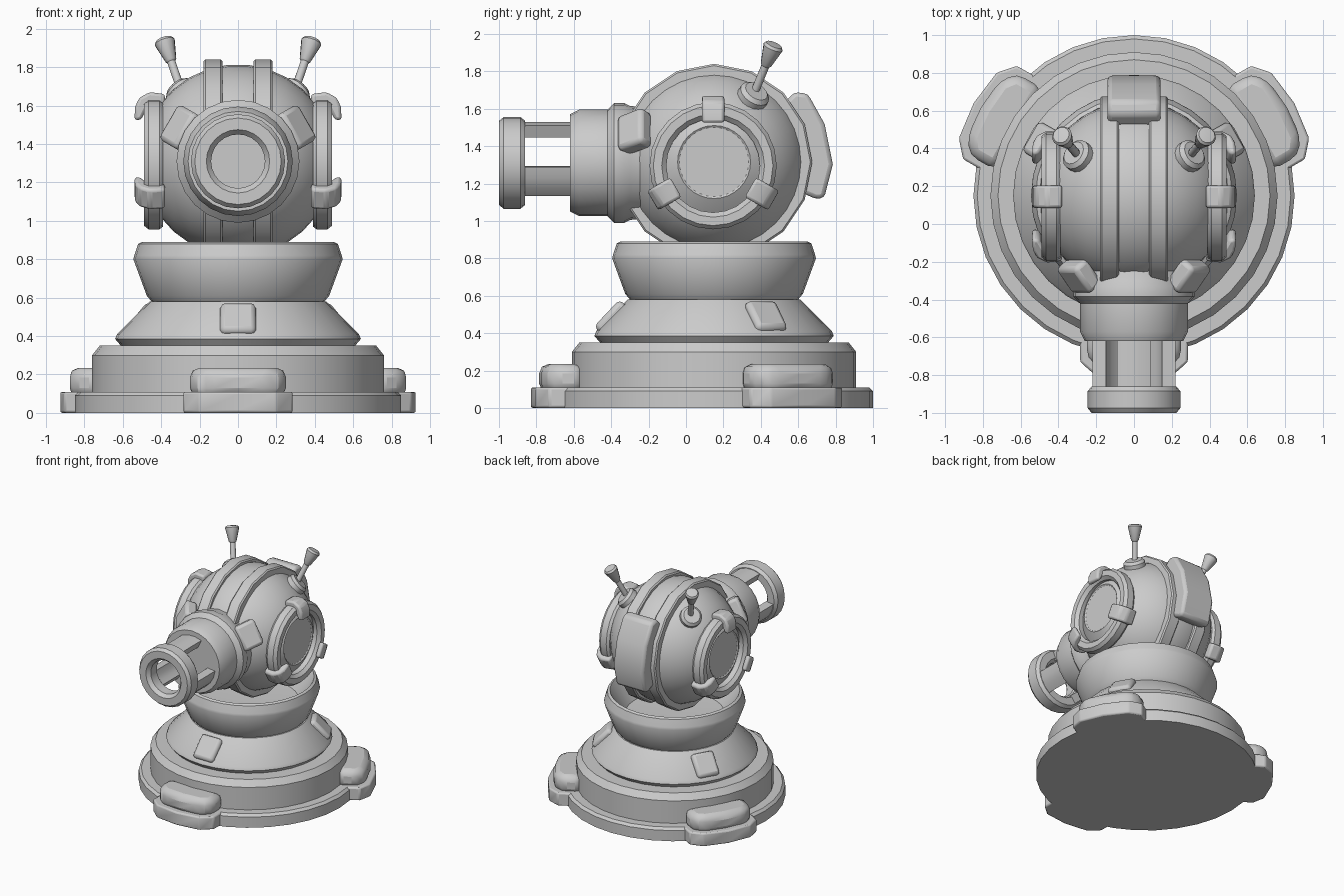
import bpy, bmesh
from math import sin, cos, pi, radians
from mathutils import Matrix, Vector

if "Cube" in bpy.data.objects:
    bpy.data.objects.remove(bpy.data.objects["Cube"])

T = lambda x, y, z: Matrix.Translation((x, y, z))
R = lambda deg, ax: Matrix.Rotation(radians(deg), 4, ax)
CY, HZ = 0.15, 1.315                      # body axis y, head centre z
HEAD = T(0, CY, HZ)
YZX = Matrix(((0, 0, 1, 0), (1, 0, 0, 0), (0, 1, 0, 0), (0, 0, 0, 1)))


def finish(name, bm, M, bevel=0, segs=2, angle=35):
    bmesh.ops.remove_doubles(bm, verts=bm.verts, dist=1e-5)
    bmesh.ops.transform(bm, matrix=M, verts=bm.verts)
    bmesh.ops.recalc_face_normals(bm, faces=bm.faces)
    me = bpy.data.meshes.new(name)
    bm.to_mesh(me)
    bm.free()
    ob = bpy.data.objects.new(name, me)
    bpy.context.collection.objects.link(ob)
    if bevel:
        m = ob.modifiers.new("bevel", 'BEVEL')
        m.width, m.segments, m.limit_method = bevel, segs, 'ANGLE'
    bpy.ops.object.select_all(action='DESELECT')
    ob.select_set(True)
    bpy.context.view_layer.objects.active = ob
    bpy.ops.object.shade_smooth_by_angle(angle=radians(angle))
    return ob


def lathe(name, profile, M, n=32, closed=False, **kw):
    """Spin (radius, height) points round local z."""
    bm = bmesh.new()
    rows = [[bm.verts.new((r * cos(2 * pi * i / n), r * sin(2 * pi * i / n), h))
             for i in range(n)] for r, h in profile]
    pairs = list(zip(rows, rows[1:] + rows[:1]))
    for a, b in pairs if closed else pairs[:-1]:
        for i in range(n):
            j = (i + 1) % n
            bm.faces.new((a[i], a[j], b[j], b[i]))
    return finish(name, bm, M, **kw)


def prism(name, pts, h0, h1, M, **kw):
    """Extrude a local xy outline from h0 to h1."""
    bm = bmesh.new()
    lo = bm.faces.new([bm.verts.new((x, y, h0)) for x, y in pts])
    ext = bmesh.ops.extrude_face_region(bm, geom=[lo], use_keep_orig=True)
    bmesh.ops.translate(bm, vec=(0, 0, h1 - h0),
                        verts=[v for v in ext["geom"] if isinstance(v, bmesh.types.BMVert)])
    return finish(name, bm, M, **kw)


def box(name, size, M, **kw):
    x, y, z = (s / 2 for s in size)
    return prism(name, [(-x, -y), (x, -y), (x, y), (-x, y)], -z, z, M, **kw)


# stepped pedestal and hollow collar
lathe("pedestal", [(0, 0), (.85, 0), (.85, .09), (.83, .11), (.76, .11), (.76, .30),
                   (.72, .35), (.61, .35), (.64, .385), (.63, .41), (.46, .58), (0, .58)],
      T(0, CY, 0))
lathe("collar", [(0, .58), (.45, .58), (.475, .61), (.545, .80), (.54, .82), (.52, .88),
                 (.50, .89), (.48, .86), (.38, .70), (0, .68)], T(0, CY, 0))

# three feet and three cone panels
for a in (-90, 30, 150):
    M = T(0, CY, 0) @ R(a, 'Z')
    prism("foot_plate", [(.7, -.285), (.88, -.285), (.955, -.2), (.98, 0),
                         (.955, .2), (.88, .285), (.7, .285)], 0, .11, M, bevel=.012)
    prism("foot_block", [(.7, -.25), (.86, -.25), (.92, -.17), (.935, 0),
                         (.92, .17), (.86, .25), (.7, .25)], .08, .235, M, bevel=.05)
    box("cone_panel", (.20, .185, .08), M @ T(.545, 0, .48) @ R(46.6, 'Y'), bevel=.025)

# head ball with flattened side windows
ball = [(.5 * sin(radians(t)), .5 * cos(radians(t))) for t in range(24, 157, 12)]
side = [(0, .455), (.185, .455), (.195, .462)]
lathe("head", side + ball + [(r, -x) for r, x in reversed(side)], HEAD @ R(90, 'Y'))

# two straps round the head
for s in (-1, 1):
    lathe("head_strap", [(.46, s * .08), (.515, s * .08), (.525, s * .09), (.525, s * .17),
                         (.515, s * .18), (.46, s * .18)], HEAD @ R(90, 'Y'), n=16,
          closed=True)

# curved plate on the back
outer = [(.57, 41), (.62, 36), (.625, 19), (.635, -1), (.62, -18), (.58, -20)]
inner = [(.48, -19), (.48, 0), (.48, 20), (.48, 40)]
prism("back_plate", [(r * cos(radians(t)), r * sin(radians(t))) for r, t in outer + inner],
      -.14, .14, HEAD @ YZX, bevel=.03)

# side rings, clips and antennae
for s in (1, -1):
    mir = Matrix.Scale(s, 4, (1, 0, 0))
    S = mir @ T(0, .145, 1.295)
    lathe("side_ring", [(.25, .39), (.325, .39), (.34, .41), (.34, .465), (.32, .49),
                        (.275, .49), (.25, .465)], S @ R(90, 'Y'), n=24, closed=True)
    for a in (90, 210, 330):
        # local x is radial, local y points outward
        C = S @ R(a, 'X') @ Matrix(((0, 1, 0, 0), (1, 0, 0, 0), (0, 0, 1, 0), (0, 0, 0, 1)))
        prism("ring_clip", [(.30, .38), (.365, .38), (.375, .46), (.345, .515), (.30, .535),
                            (.23, .54), (.23, .505), (.30, .47)], -.06, .06, C, bevel=.015)
    root = Vector((.29, .355, 1.66))
    lean = Vector((.095, .115, .28)).to_track_quat('Z', 'Y').to_matrix().to_4x4()
    out = Vector((.6, .44, .68)).to_track_quat('Z', 'Y').to_matrix().to_4x4()
    lathe("antenna_base", [(0, -.04), (.085, -.04), (.085, .03), (.065, .05), (0, .05)],
          mir @ Matrix.Translation(root) @ out, n=16)
    lathe("antenna", [(0, -.02), (.022, -.02), (.022, .19), (.03, .20), (.055, .305),
                      (.045, .32), (0, .325)], mir @ Matrix.Translation(root) @ lean, n=12)

# barrel housing along -y
B = T(0, 0, 1.31) @ R(90, 'X')
lathe("barrel_housing", [(0, .15), (.29, .15), (.305, .30), (.32, .33), (.32, .385),
                         (.285, .42), (.285, .57), (.26, .62), (0, .62)], B, n=24)
lathe("muzzle_ring", [(.14, .89), (.165, .86), (.225, .86), (.245, .885), (.245, .975),
                      (.225, 1.0), (.165, 1.0), (.14, .97)], B, n=24, closed=True)
# three curved barrel bars
for a in (90, 210, 330):
    arc = [-24, -8, 8, 24]
    pts = [(.22 * cos(radians(a + t)), .22 * sin(radians(a + t))) for t in arc]
    pts += [(.15 * cos(radians(a + t)), .15 * sin(radians(a + t))) for t in reversed(arc)]
    prism("barrel_bar", pts, .60, .89, B)
# upper lugs joining barrel to head
for a in (30, 150):
    tilt = -38
    box("barrel_lug", (.10, .17, .21), T(0, -.275, 1.31) @ R(-a, 'Y') @ T(.335, 0, 0)
        @ R(tilt, 'Z'), bevel=.025)
